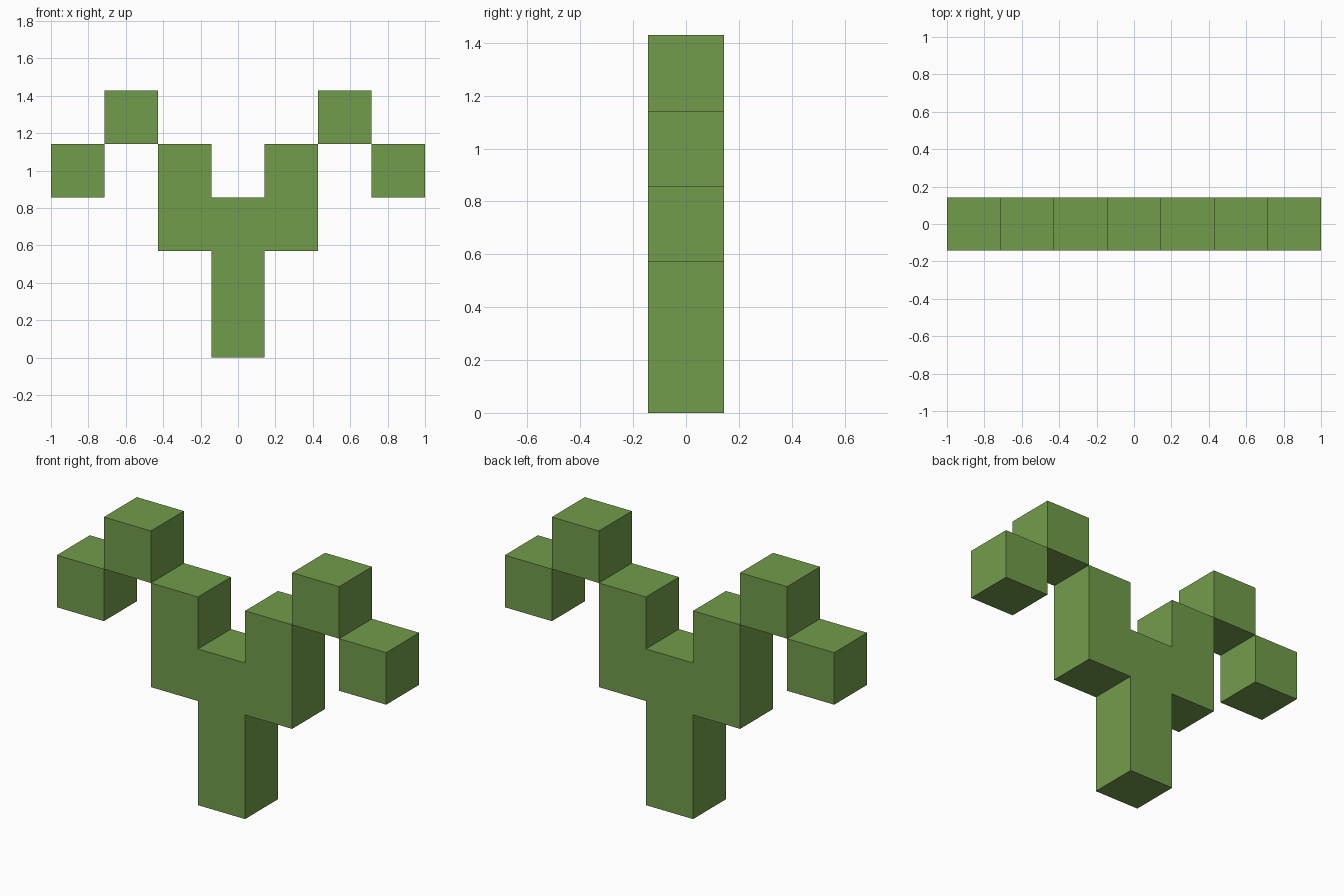
import bpy
import bmesh

if "Cube" in bpy.data.objects:
    bpy.data.objects.remove(bpy.data.objects["Cube"])

U = 2 / 7   # one block
H = U / 2   # half depth

green = bpy.data.materials.new("leaf green")
green.diffuse_color = (0.171, 0.333, 0.070, 1)
green.use_nodes = True
green.node_tree.nodes["Principled BSDF"].inputs["Base Color"].default_value = green.diffuse_color


def extrude_profile(name, points):
    """Extrude an (x, z) outline, in block units, through the full depth."""
    bm = bmesh.new()
    face = bm.faces.new([bm.verts.new((x * U, -H, z * U)) for x, z in points])
    moved = bmesh.ops.extrude_face_region(bm, geom=[face])["geom"]
    verts = [v for v in moved if isinstance(v, bmesh.types.BMVert)]
    bmesh.ops.translate(bm, verts=verts, vec=(0, 2 * H, 0))
    bmesh.ops.recalc_face_normals(bm, faces=bm.faces)
    mesh = bpy.data.meshes.new(name)
    bm.to_mesh(mesh)
    bm.free()
    mesh.materials.append(green)
    obj = bpy.data.objects.new(name, mesh)
    bpy.context.collection.objects.link(obj)
    return obj


def block(name, x, z):
    extrude_profile(name, [(x - .5, z), (x + .5, z), (x + .5, z + 1), (x - .5, z + 1)])


# Forked trunk: right half of the outline, mirrored to the left
half = [(0.5, 0), (0.5, 2), (1.5, 2), (1.5, 4), (0.5, 4), (0.5, 3)]
extrude_profile("forked_trunk", half + [(-x, z) for x, z in reversed(half)])

# Branch blocks stepping up and then down on each side
for side, label in ((-1, "left"), (1, "right")):
    block(f"upper_branch_{label}", 2 * side, 4)
    block(f"branch_tip_{label}", 3 * side, 3)
